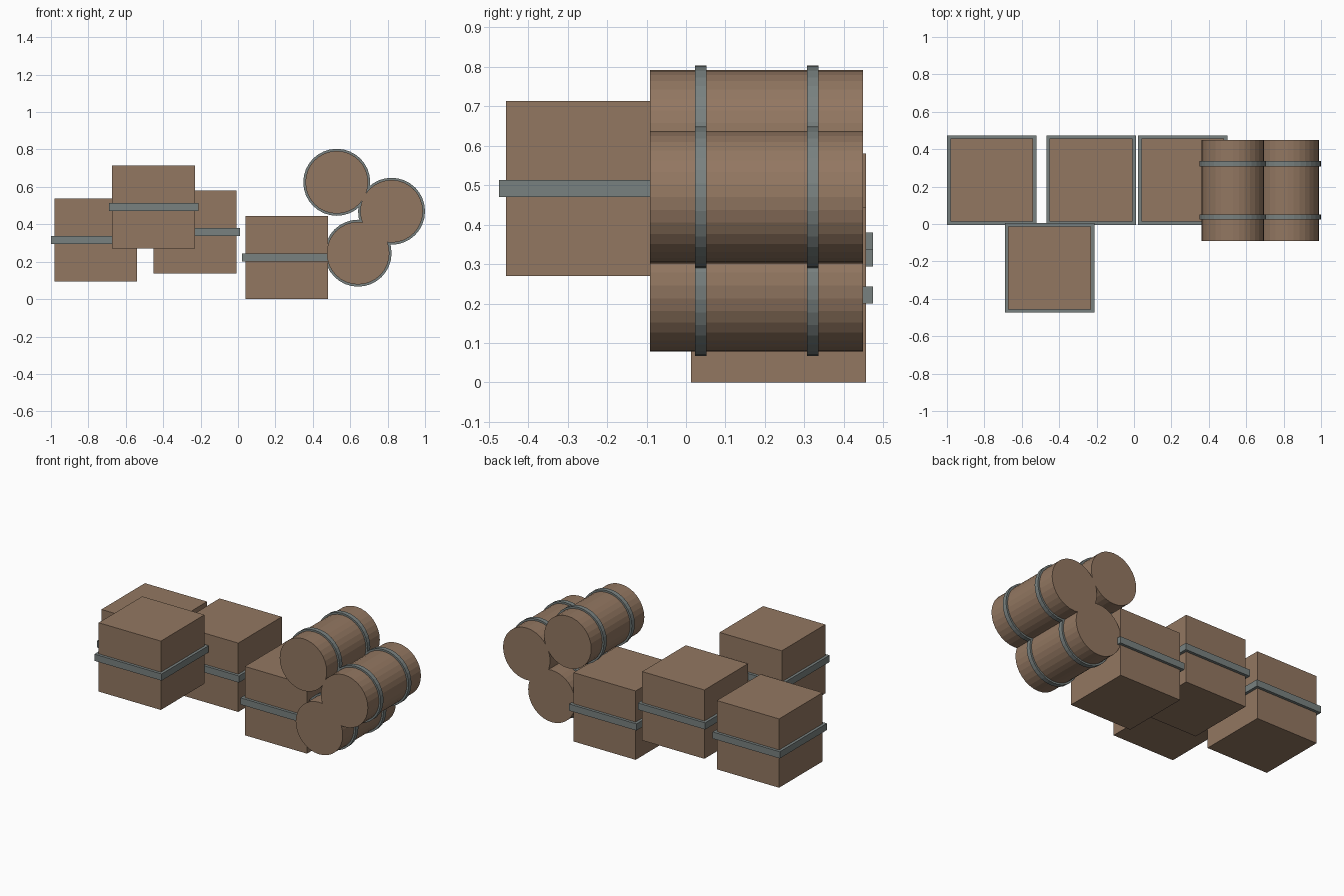
import bpy
import math

default = bpy.data.objects.get("Cube")
if default:
    bpy.data.objects.remove(default, do_unlink=True)


def material(name, color):
    mat = bpy.data.materials.new(name)
    mat.use_nodes = True
    mat.diffuse_color = color
    mat.node_tree.nodes["Principled BSDF"].inputs["Base Color"].default_value = color
    return mat


wood = material("brown wood", (0.29, 0.185, 0.12, 1))
metal = material("grey metal", (0.19, 0.22, 0.215, 1))


def finish(name, mat):
    obj = bpy.context.object
    obj.name = name
    obj.data.materials.append(mat)
    return obj


def box(name, center, size, mat):
    bpy.ops.mesh.primitive_cube_add(size=1, location=center)
    obj = finish(name, mat)
    obj.scale = size


def drum(name, x, z, y_start, y_end, radius, mat):
    bpy.ops.mesh.primitive_cylinder_add(
        vertices=32, radius=radius, depth=y_end - y_start,
        location=(x, (y_start + y_end) / 2, z), rotation=(math.pi / 2, 0, 0))
    finish(name, mat)


# Crates, each wrapped by one horizontal metal strap
CRATE, STRAP, STRAP_HEIGHT = 0.443, 0.479, 0.043
ROW_Y = 0.2345
crates = {
    "left_end_crate": (-0.7605, ROW_Y, 0.315),
    "front_crate": (-0.4515, -ROW_Y, 0.4915),
    "middle_crate": (-0.229, ROW_Y, 0.359),
    "floor_crate": (0.2605, ROW_Y, CRATE / 2),
}
for name, center in crates.items():
    box(name, center, (CRATE, CRATE, CRATE), wood)
    box(name + "_strap", center, (STRAP, STRAP, STRAP_HEIGHT), metal)

# Barrels lying front to back, each with two metal hoops
barrels = {
    "upper_barrel": (0.528, 0.6245),
    "outer_barrel": (0.821, 0.4695),
    "lower_barrel": (0.642, 0.2455),
}
for name, (x, z) in barrels.items():
    drum(name, x, z, -0.091, 0.449, 0.1675, wood)
    for side, y in (("front", 0.0375), ("back", 0.3215)):
        drum(f"{name}_{side}_hoop", x, z, y - 0.0145, y + 0.0145, 0.179, metal)
